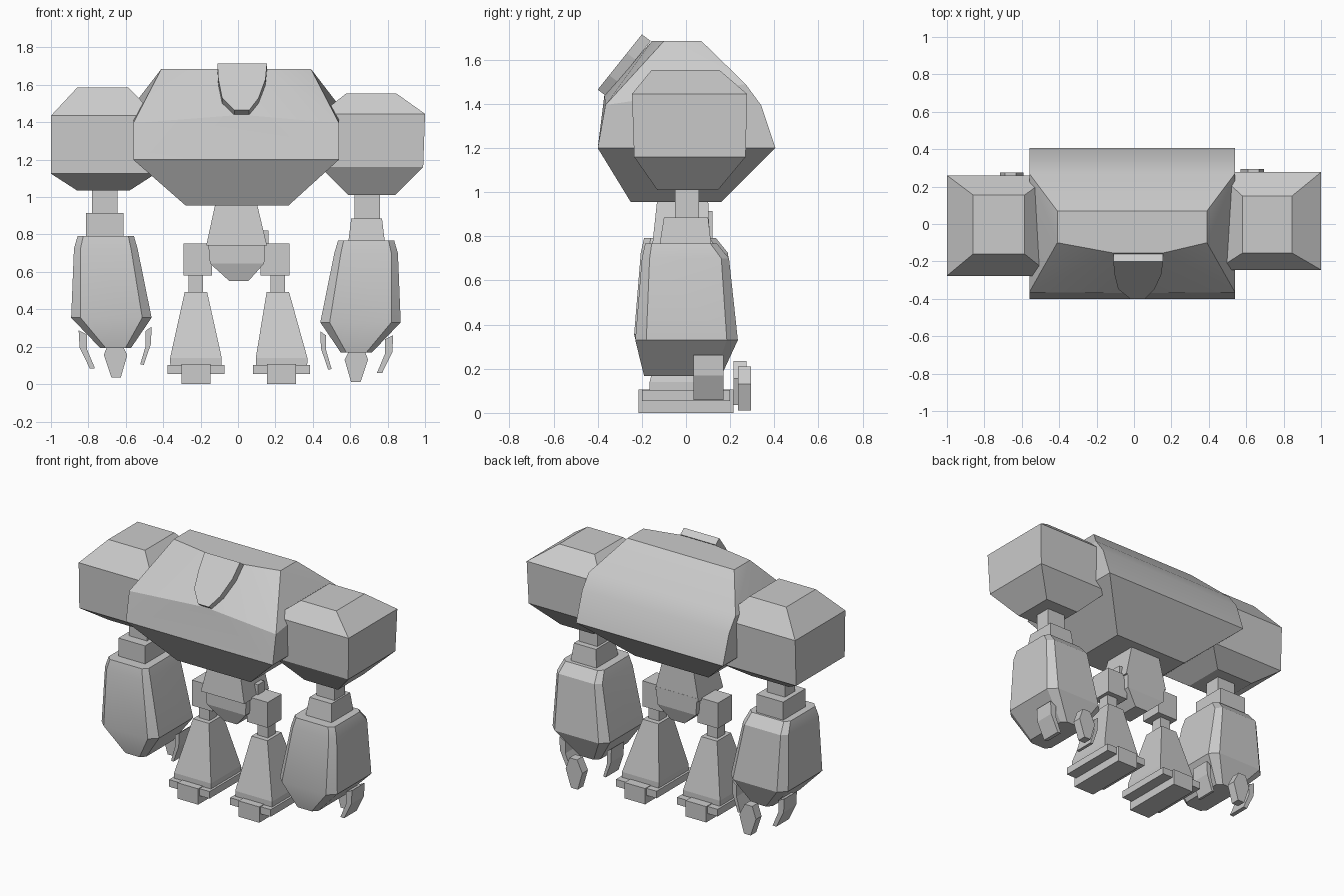
import bpy, bmesh, math
from mathutils import Vector

if "Cube" in bpy.data.objects:
    bpy.data.objects.remove(bpy.data.objects["Cube"])


def finish(name, bm):
    bmesh.ops.recalc_face_normals(bm, faces=bm.faces[:])
    mesh = bpy.data.meshes.new(name)
    bm.to_mesh(mesh)
    bm.free()
    ob = bpy.data.objects.new(name, mesh)
    bpy.context.collection.objects.link(ob)
    return ob


def hull(name, pts):
    """Convex solid around a handful of points."""
    bm = bmesh.new()
    for p in pts:
        bm.verts.new(p)
    res = bmesh.ops.convex_hull(bm, input=bm.verts[:])
    junk = {v for v in res["geom_interior"] if isinstance(v, bmesh.types.BMVert)}
    bmesh.ops.delete(bm, geom=list(junk), context='VERTS')
    bmesh.ops.dissolve_limit(bm, angle_limit=math.radians(1),
                             verts=bm.verts[:], edges=bm.edges[:])
    return finish(name, bm)


def ring(x0, x1, y0, y1, z, c=0.0):
    """Rectangle at height z, with corners cut by c."""
    if not c:
        return [(x, y, z) for x in (x0, x1) for y in (y0, y1)]
    return ([(x, y, z) for x in (x0 + c, x1 - c) for y in (y0, y1)] +
            [(x, y, z) for x in (x0, x1) for y in (y0 + c, y1 - c)])


def stack(name, *rings):
    return hull(name, [p for r in rings for p in ring(*r)])


def box(name, x0, x1, y0, y1, z0, z1):
    return stack(name, (x0, x1, y0, y1, z0), (x0, x1, y0, y1, z1))


def prism(name, pts, vec):
    """Outline pushed along a vector."""
    bm = bmesh.new()
    f = bm.faces.new([bm.verts.new(p) for p in pts])
    new = bmesh.ops.extrude_face_region(bm, geom=[f], use_keep_orig=True)
    bmesh.ops.translate(bm, vec=Vector(vec), verts=[
        v for v in new["geom"] if isinstance(v, bmesh.types.BMVert)])
    return finish(name, bm)


def smooth(ob, deg):
    bpy.ops.object.select_all(action='DESELECT')
    ob.select_set(True)
    bpy.context.view_layer.objects.active = ob
    bpy.ops.object.shade_smooth_by_angle(angle=math.radians(deg))


# Torso hull
L, R = -0.56, 0.54
torso = (ring(-0.28, 0.27, -0.25, 0.16, 0.955) + ring(L, R, -0.40, 0.405, 1.2) +
         ring(L, R, -0.365, 0.34, 1.395) + [(0.02, -0.37, 1.44)])
torso += [(x, 0.27, 1.49) for x in (L, R)]
torso += [(x, y, 1.685) for x in (-0.41, 0.39) for y in (-0.10, 0.07)]
torso += [(-0.11, -0.155, 1.685), (0.155, -0.155, 1.685)]
smooth(hull("torso", torso), 25)

# Sloping visor plate on the upper front
outline = [(-0.11, 1.685), (0.155, 1.685), (0.147, 1.6), (0.11, 1.5), (0.06, 1.435),
           (-0.02, 1.435), (-0.085, 1.5), (-0.105, 1.6)]
prism("visor_plate", [(x, -0.16 - (1.685 - z) * 0.8, z) for x, z in outline],
      (0, -0.04, 0.03))

# Pelvis: flared skirt and rounded lower block
smooth(stack("pelvis_skirt", (-0.12, 0.10, -0.13, 0.10, 0.97),
             (-0.17, 0.155, -0.155, 0.11, 0.74)), 20)
stack("pelvis_block", (-0.16, 0.145, -0.12, 0.11, 0.76), (-0.15, 0.14, -0.12, 0.11, 0.645),
      (-0.045, 0.055, -0.09, 0.08, 0.55))

# Shoulders
stack("right_shoulder", (0.59, 0.84, -0.13, 0.145, 1.01), (0.44, 0.99, -0.235, 0.27, 1.16),
      (0.44, 1.0, -0.245, 0.277, 1.445), (0.58, 0.845, -0.155, 0.15, 1.555))
stack("left_shoulder", (-0.86, -0.58, -0.15, 0.13, 1.035), (-1.0, -0.44, -0.27, 0.25, 1.125),
      (-1.0, -0.44, -0.277, 0.26, 1.435), (-0.86, -0.585, -0.16, 0.155, 1.585))

# Arms; s is the side, (cx, dy, dz) places the whole arm
for side, s, cx, dy, dz in (("right", 1, 0.655, 0, 0), ("left", -1, -0.677, -0.005, 0.025)):
    ax = cx + s * 0.035
    box(side + "_upper_arm", ax - 0.068, ax + 0.068, -0.05 + dy, 0.06 + dy, 0.86 + dz, 1.04 + dz)
    if s > 0:
        stack("right_elbow_collar", (ax - 0.10, ax + 0.095, -0.12, 0.115, 0.76),
              (ax - 0.085, ax + 0.08, -0.10, 0.10, 0.885))
    else:
        box("left_elbow_collar", ax - 0.10, ax + 0.10, -0.12, 0.12, 0.78, 0.915)

    def arm(name, *rings):
        pts = []
        for x0, x1, y0, y1, z, c in rings:
            pts += ring(x0, x1, y0, y1, z, c)
        return hull(name, [(cx + s * x, y + dy, z + dz) for x, y, z in pts])

    # Forearm with cut corners
    smooth(arm(side + "_forearm",
               (-0.12, 0.18, -0.185, 0.14, 0.768, 0.03),
               (-0.14, 0.20, -0.20, 0.195, 0.70, 0.035),
               (-0.215, 0.215, -0.23, 0.235, 0.33, 0.05),
               (-0.105, 0.06, -0.19, 0.16, 0.168, 0.03)), 25)

    # Bent side claws
    claw = [(0.13, 0.24), (0.175, 0.262), (0.17, 0.17), (0.115, 0.058), (0.088, 0.06), (0.13, 0.16)]
    for label, k, ox, oz in (("outer", 1, 0, 0), ("inner", -1, -0.04, 0.02)):
        w = 1 if k > 0 else 0.7
        prism(f"{side}_{label}_claw",
              [(cx + s * (k * (0.175 + (x - 0.175) * w) + ox), 0.035 + dy, z + oz + dz)
               for x, z in claw], (0, 0.135, 0))

    # Rear thumb claw
    thumb = [(-0.045, 0.21), (0.012, 0.21), (0.04, 0.13), (0, 0.01), (-0.05, 0.01), (-0.085, 0.13)]
    ty = 0.235 if s > 0 else 0.215
    prism(side + "_thumb_claw", [(cx + s * (x + 0.0), ty, z + dz) for x, z in thumb], (0, 0.06, 0))

# Legs
for side, s, cx in (("right", 1, 0.233), ("left", -1, -0.225)):
    hip = cx - s * 0.035 if s > 0 else cx + 0.01
    box(side + "_hip", hip - 0.077, hip + 0.077, -0.075, 0.075, 0.58, 0.752)
    kx = 0.213 if s > 0 else -0.225
    box(side + "_knee", kx - 0.039, kx + 0.039, -0.04, 0.04, 0.48, 0.59)
    stack(side + "_shin", (kx - 0.06, kx + 0.06, -0.075, 0.075, 0.492),
          (cx - 0.138, cx + 0.138, -0.165, 0.155, 0.14),
          (cx - 0.137, cx + 0.137, -0.165, 0.155, 0.10))
    # Foot: deep centre block with a raised runner each side
    box(side + "_foot", cx - 0.077, cx + 0.077, -0.215, 0.215, 0, 0.107)
    for label, k in (("outer", s), ("inner", -s)):
        a, b = sorted((cx + k * 0.07, cx + k * 0.152))
        box(f"{side}_{label}_foot_runner", a, b, -0.20, 0.20, 0.055, 0.103)

# Small hip strut
box("hip_strut", 0.10, 0.163, -0.02, 0.05, 0.72, 0.82)
